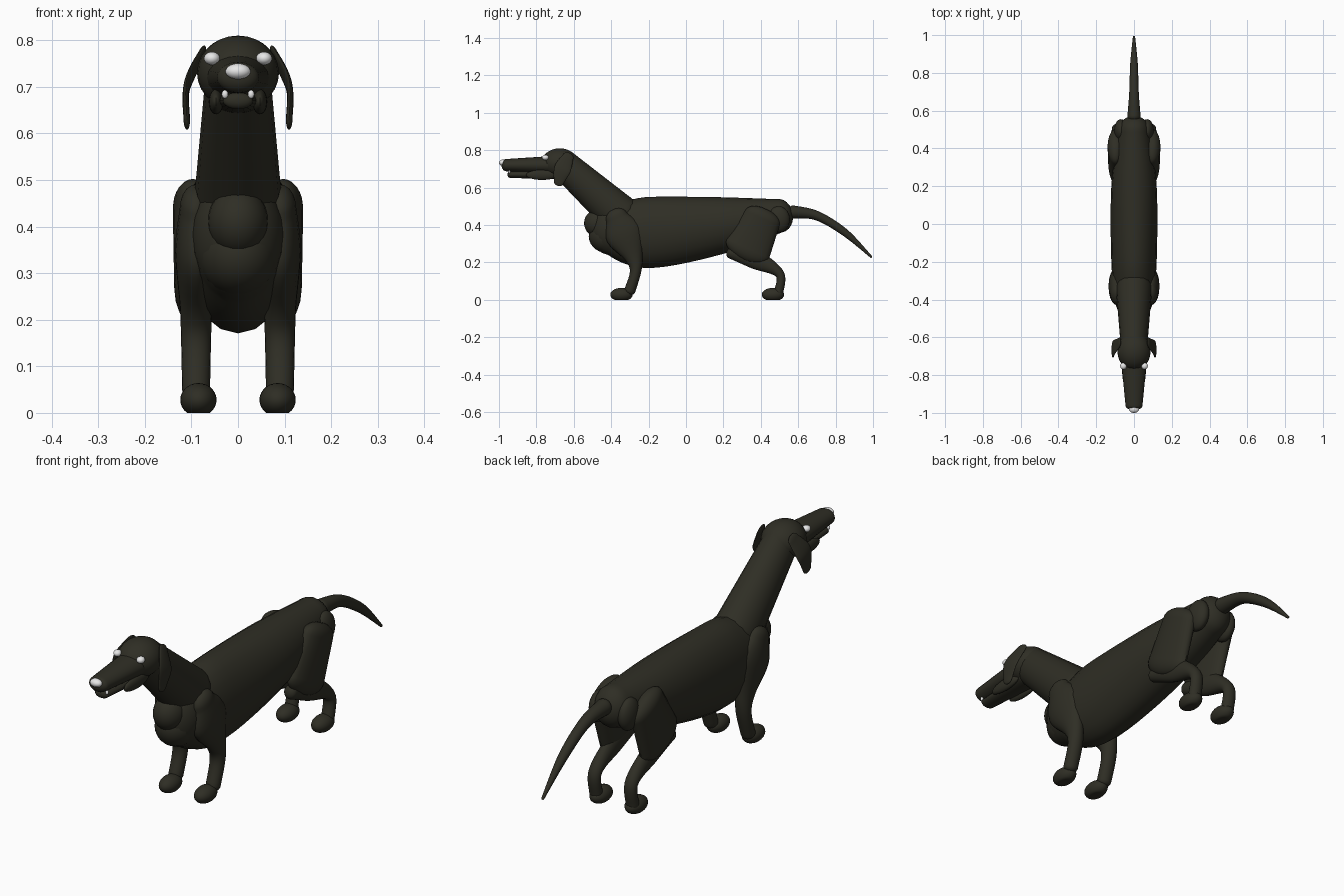
import bpy, bmesh, math
from mathutils import Vector

cube = bpy.data.objects.get("Cube")
if cube:
    bpy.data.objects.remove(cube, do_unlink=True)


def material(name, colour):
    mat = bpy.data.materials.new(name)
    mat.use_nodes = True
    mat.diffuse_color = (*colour, 1)
    mat.node_tree.nodes["Principled BSDF"].inputs["Base Color"].default_value = (*colour, 1)
    return mat


coat = material("dark olive coat", (0.028, 0.027, 0.018))
white = material("white", (0.8, 0.8, 0.8))


def finish(name, bm, mat):
    bmesh.ops.recalc_face_normals(bm, faces=bm.faces)
    mesh = bpy.data.meshes.new(name)
    bm.to_mesh(mesh)
    bm.free()
    mesh.materials.append(mat)
    obj = bpy.data.objects.new(name, mesh)
    bpy.context.collection.objects.link(obj)
    bpy.ops.object.select_all(action="DESELECT")
    obj.select_set(True)
    bpy.context.view_layer.objects.active = obj
    bpy.ops.object.shade_smooth_by_angle(angle=math.radians(50))


def ball(name, centre, radii, mat=coat):
    """Ellipsoid, flattened where it meets the ground."""
    bm = bmesh.new()
    bmesh.ops.create_uvsphere(bm, u_segments=24, v_segments=14, radius=1)
    for vert in bm.verts:
        vert.co = Vector(c + r * p for c, r, p in zip(centre, radii, vert.co))
        vert.co.z = max(vert.co.z, 0)
    finish(name, bm, mat)


def blend(values, t):
    """Smooth curve through evenly spaced values; a single number stays constant."""
    if not isinstance(values, (tuple, list)):
        return values
    last = len(values) - 1
    i = min(int(t * last), last - 1)
    before, start, end, after = (values[min(max(k, 0), last)] for k in range(i - 1, i + 3))
    f = t * last - i
    slope_in, slope_out = (end - before) / 2, (after - start) / 2
    ease = f * f * (3 - 2 * f)
    return (start + (end - start) * ease
            + slope_in * f * (1 - f) ** 2 - slope_out * f * f * (1 - f))


def tube(name, path, width, depth=None, x=0, side=1, dome=0.8, steps=20, segments=20):
    """Oval tube with domed ends along a path of (y, z) points."""
    depth = width if depth is None else depth
    ys, zs = zip(*path)
    times = [k / steps for k in range(steps + 1)]
    centres = [Vector((side * blend(x, t), blend(ys, t), blend(zs, t))) for t in times]
    tangents = [(centres[min(k + 1, steps)] - centres[max(k - 1, 0)]).normalized()
                for k in range(steps + 1)]
    # Rings as centre, tangent, width and depth, with rounded ends
    rings = [(c, d, blend(width, t), blend(depth, t)) for c, d, t in zip(centres, tangents, times)]
    angles = [math.radians(a) for a in range(15, 90, 15)]

    def end_rings(ring, sign):
        c, d, w, h = ring
        return [(c + d * sign * dome * h * math.sin(a), d, w * math.cos(a), h * math.cos(a))
                for a in angles]

    rings = end_rings(rings[0], -1)[::-1] + rings + end_rings(rings[-1], 1)
    bm = bmesh.new()
    loops = []
    for centre, tangent, w, h in rings:
        across = Vector((1, 0, 0))
        across = (across - tangent * across.dot(tangent)).normalized()
        normal = tangent.cross(across)
        turns = [math.tau * k / segments for k in range(segments)]
        loops.append([bm.verts.new(centre + across * w * math.cos(a) + normal * h * math.sin(a))
                      for a in turns])
    for lower, upper in zip(loops, loops[1:]):
        for k in range(segments):
            bm.faces.new((lower[k - 1], lower[k], upper[k], upper[k - 1]))
    bm.faces.new(loops[0])
    bm.faces.new(loops[-1])
    finish(name, bm, coat)


# Trunk, neck and tail
tube("torso", path=[(-0.4, 0.38), (-0.2, 0.36), (0.2, 0.4), (0.5, 0.45)],
     width=(0.1, 0.12, 0.12, 0.08), depth=(0.14, 0.19, 0.15, 0.09))
tube("neck", path=[(-0.35, 0.45), (-0.65, 0.72)], width=(0.095, 0.07), depth=(0.11, 0.08))
tube("tail", path=[(0.57, 0.47), (0.7, 0.45), (0.85, 0.36), (0.99, 0.23)],
     width=(0.035, 0.025, 0.02, 0.006))
ball("breast", centre=(0, -0.47, 0.41), radii=(0.065, 0.075, 0.075))
ball("lower_chest", centre=(0, -0.42, 0.34), radii=(0.085, 0.1, 0.09))

# Head
ball("skull", centre=(0, -0.675, 0.73), radii=(0.088, 0.1, 0.08))
tube("muzzle", path=[(-0.7, 0.72), (-0.96, 0.72)], width=(0.07, 0.045), depth=(0.05, 0.033))
tube("lower_jaw", path=[(-0.68, 0.67), (-0.94, 0.67)], width=(0.05, 0.032), depth=(0.026, 0.018))
ball("nose", centre=(0, -0.98, 0.733), radii=(0.027, 0.02, 0.017), mat=white)

# Paired parts
for side, label in ((1, "left"), (-1, "right")):
    # Face
    ball(f"{label}_eye", centre=(side * 0.056, -0.752, 0.761), radii=(0.017, 0.018, 0.014), mat=white)
    ball(f"{label}_tooth", centre=(side * 0.028, -0.945, 0.684), radii=(0.007, 0.006, 0.009), mat=white)
    ball(f"{label}_lip", centre=(side * 0.047, -0.77, 0.668), radii=(0.016, 0.085, 0.027))
    tube(f"{label}_ear", path=[(-0.63, 0.765), (-0.66, 0.7), (-0.68, 0.63)], side=side,
         x=(0.08, 0.11, 0.11), width=0.007, depth=(0.03, 0.045, 0.027))

    # Front leg with its shoulder
    tube(f"{label}_front_leg", side=side, x=0.09,
         path=[(-0.37, 0.44), (-0.33, 0.35), (-0.28, 0.23), (-0.27, 0.15), (-0.3, 0.05)],
         width=(0.035, 0.045, 0.035, 0.032, 0.03), depth=(0.06, 0.1, 0.05, 0.03, 0.03))

    # Hind leg with its thigh and rump
    tube(f"{label}_thigh", path=[(0.41, 0.44), (0.33, 0.27)], side=side, x=0.097,
         width=(0.043, 0.04), depth=(0.1, 0.125), dome=0.5)
    ball(f"{label}_buttock", centre=(side * 0.07, 0.495, 0.43), radii=(0.035, 0.06, 0.07))
    tube(f"{label}_hind_leg", path=[(0.24, 0.25), (0.37, 0.215), (0.5, 0.14), (0.495, 0.04)],
         side=side, x=0.088, width=0.028, depth=(0.03, 0.05, 0.025, 0.025))

    # Paws
    for end, y in (("front", -0.345), ("hind", 0.465)):
        ball(f"{label}_{end}_paw", centre=(side * 0.085, y, 0.028), radii=(0.039, 0.06, 0.036))
